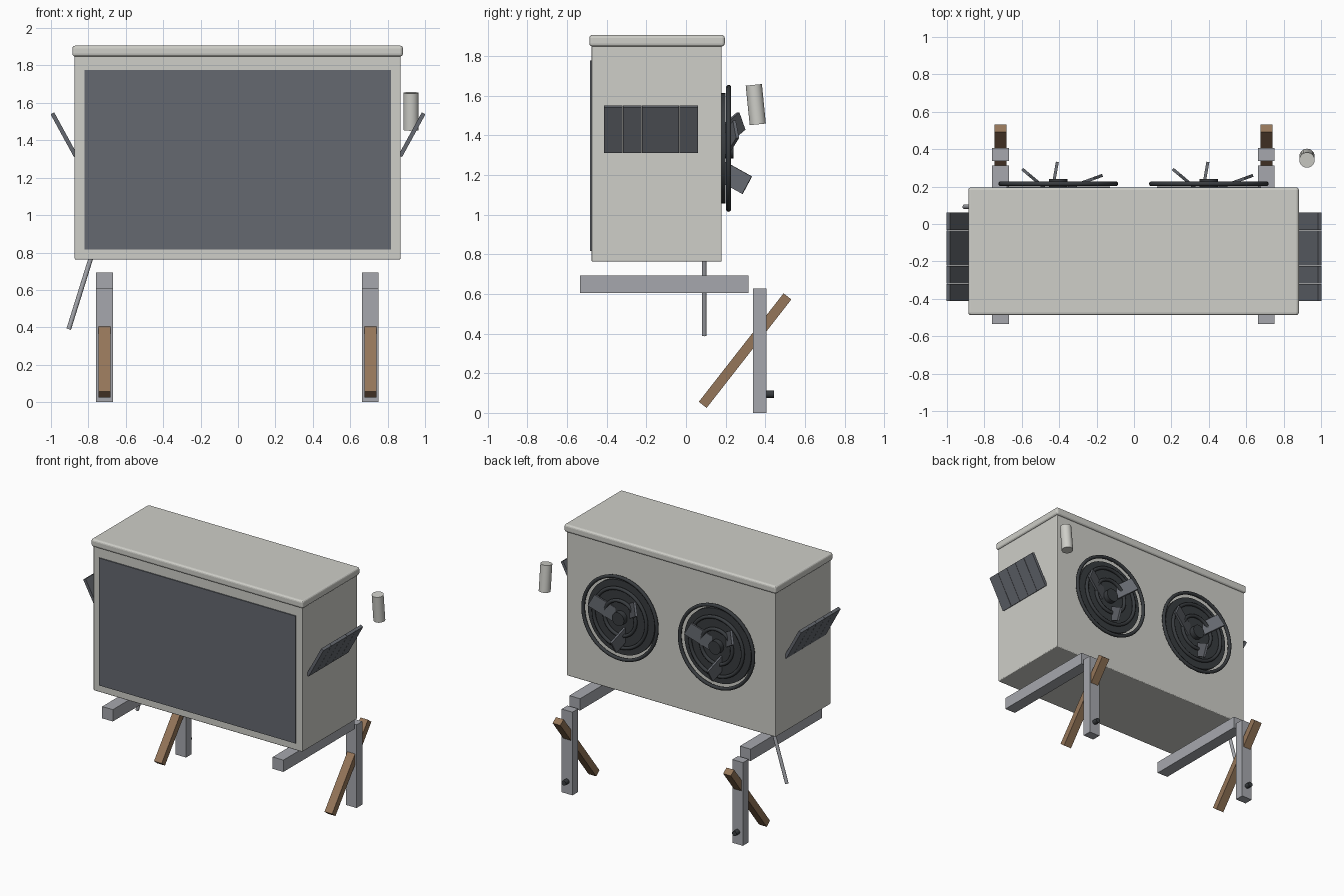
import bpy
import math
from mathutils import Vector

cube = bpy.data.objects.get("Cube")
if cube:
    bpy.data.objects.remove(cube, do_unlink=True)


def material(name, color):
    m = bpy.data.materials.new(name)
    m.use_nodes = True
    m.diffuse_color = (*color, 1)
    m.node_tree.nodes["Principled BSDF"].inputs["Base Color"].default_value = (*color, 1)
    return m


CASING = material("casing off white", (0.62, 0.62, 0.58))
PANEL = material("panel dark grey", (0.13, 0.14, 0.16))
FAN = material("fan charcoal", (0.04, 0.045, 0.05))
STEEL = material("bracket steel", (0.38, 0.39, 0.42))
WOOD = material("brace wood", (0.30, 0.18, 0.10))


def finish(name, mat, bevel=0):
    ob = bpy.context.object
    ob.name = name
    ob.data.materials.append(mat)
    if bevel:
        mod = ob.modifiers.new("Bevel", "BEVEL")
        mod.width = bevel
        mod.segments = 3
    return ob


def box(name, mat, size, loc, rot=(0, 0, 0), bevel=0):
    bpy.ops.mesh.primitive_cube_add(size=1, location=loc, rotation=rot)
    bpy.context.object.scale = size
    bpy.ops.object.transform_apply(location=False, rotation=False, scale=True)
    return finish(name, mat, bevel)


def rod(name, mat, radius, start, end, sides=24):
    a, b = Vector(start), Vector(end)
    turn = (b - a).to_track_quat("Z", "Y").to_euler()
    bpy.ops.mesh.primitive_cylinder_add(vertices=sides, radius=radius, depth=(b - a).length,
                                        location=(a + b) / 2, rotation=turn)
    bpy.ops.object.shade_smooth_by_angle(angle=math.radians(40))
    return finish(name, mat)


def ring(name, mat, radius, tube, loc):
    bpy.ops.mesh.primitive_torus_add(major_radius=radius, minor_radius=tube, major_segments=48,
                                     minor_segments=10, location=loc, rotation=(math.pi / 2, 0, 0))
    bpy.ops.object.shade_smooth_by_angle(angle=math.radians(60))
    return finish(name, mat)


# Casing, lid and front panel
box("casing", CASING, (1.742, 0.656, 1.10), (-0.002, -0.148, 1.313), bevel=0.006)
box("lid", CASING, (1.768, 0.683, 0.058), (-0.002, -0.146, 1.877), bevel=0.015)
box("front_panel", PANEL, (1.64, 0.02, 0.96), (-0.002, -0.474, 1.297))

# Twin rear fans: backing disc, guard rings, hub and three pitched blades
FAN_Z = 1.334
for side, cx in (("right", -0.405), ("left", 0.4)):
    rod(side + "_fan_disc", FAN, 0.278, (cx, 0.17, FAN_Z), (cx, 0.2, FAN_Z), 48)
    for i, radius in enumerate((0.307, 0.22, 0.13)):
        ring(f"{side}_fan_ring_{i + 1}", FAN, radius, 0.013, (cx, 0.215, FAN_Z))
    rod(side + "_fan_hub", FAN, 0.05, (cx, 0.18, FAN_Z), (cx, 0.24, FAN_Z))
    for i in range(3):
        a = math.radians(20 + 120 * i)
        loc = (cx + 0.14 * math.cos(a), 0.222, FAN_Z + 0.14 * math.sin(a))
        box(f"{side}_fan_blade_{i + 1}", PANEL, (0.2, 0.016, 0.1), loc, (0, -0.5, a))

# Side louvres, bracket arms, posts, bolts and braces
for side, s in (("right", -1), ("left", 1)):
    for i in range(5):
        box(f"{side}_louvre_{i + 1}", PANEL, (0.022, 0.093, 0.26),
            (s * 0.93, -0.366 + 0.095 * i, 1.43), (0, s * 0.5, 0))
    x = s * 0.711 - 0.003
    box(side + "_bracket_arm", STEEL, (0.089, 0.848, 0.089), (x, -0.11, 0.649))
    box(side + "_post", STEEL, (0.089, 0.068, 0.627), (x, 0.371, 0.3135))
    rod(side + "_bolt", FAN, 0.019, (x, 0.38, 0.095), (x, 0.445, 0.095), 12)
    box(side + "_brace", WOOD, (0.064, 0.05, 0.694), (x, 0.298, 0.314), (math.radians(-38), 0, 0))

# Drain pipe below the casing and the loose insulator beside it
rod("drain_pipe", STEEL, 0.0125, (-0.74, 0.092, 0.92), (-0.905, 0.092, 0.39), 12)
rod("insulator", CASING, 0.041, (0.925, 0.362, 1.455), (0.925, 0.342, 1.654))
